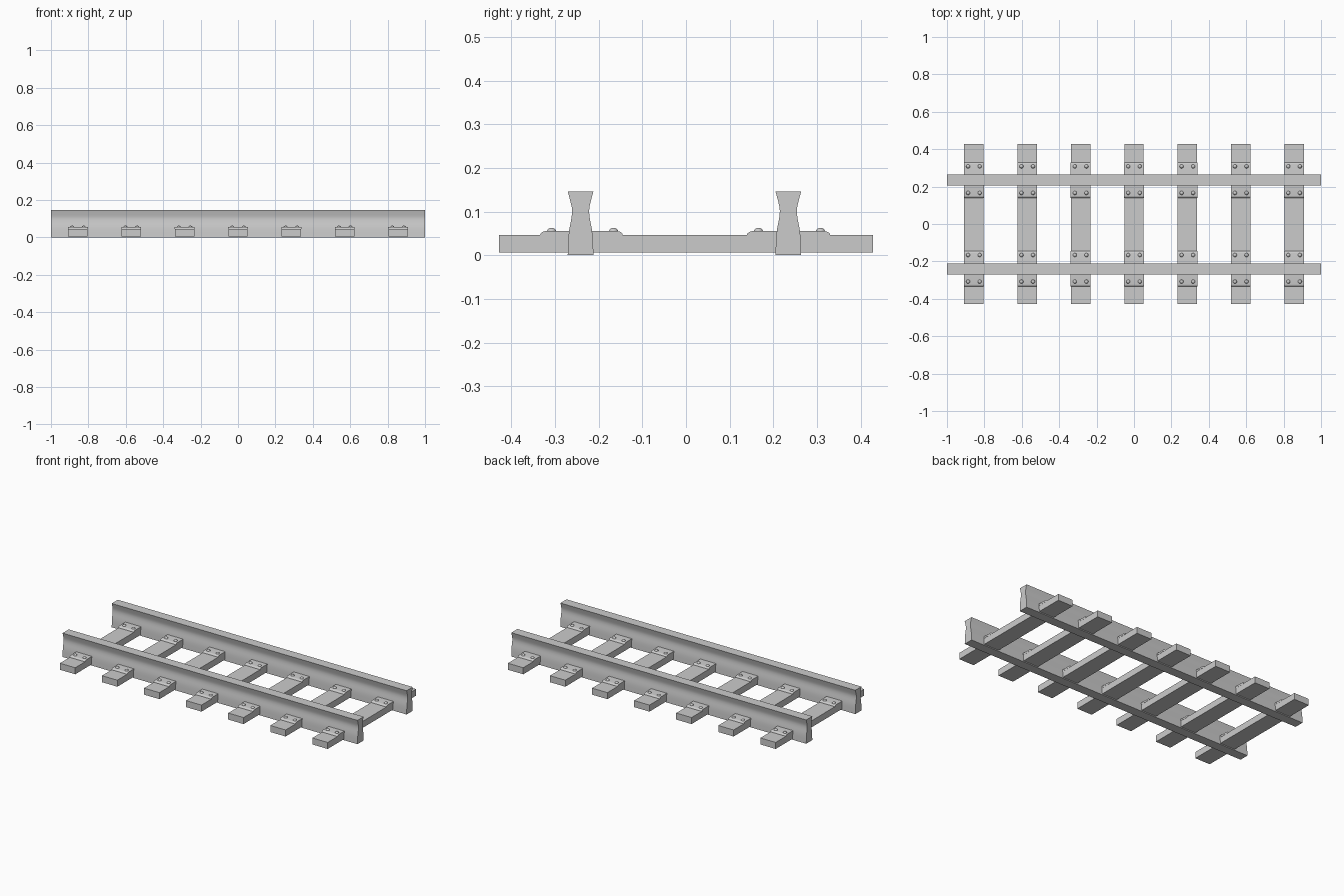
import bpy, bmesh, math

if "Cube" in bpy.data.objects:
    bpy.data.objects.remove(bpy.data.objects["Cube"])

SLEEPERS_X = [-0.856 + i * 1.712 / 6 for i in range(7)]


def extrude_profile(name, pts, x0, x1, smooth=False):
    """Extrude a closed (y, z) outline along x."""
    bm = bmesh.new()
    face = bm.faces.new([bm.verts.new((x0, y, z)) for y, z in pts])
    ext = bmesh.ops.extrude_face_region(bm, geom=[face])
    verts = [g for g in ext["geom"] if isinstance(g, bmesh.types.BMVert)]
    bmesh.ops.translate(bm, verts=verts, vec=(x1 - x0, 0, 0))
    bmesh.ops.recalc_face_normals(bm, faces=bm.faces[:])
    return finish(name, bm, smooth)


def finish(name, bm, smooth=False):
    mesh = bpy.data.meshes.new(name)
    bm.to_mesh(mesh)
    bm.free()
    obj = bpy.data.objects.new(name, mesh)
    bpy.context.collection.objects.link(obj)
    if smooth:
        bpy.ops.object.select_all(action='DESELECT')
        obj.select_set(True)
        bpy.context.view_layer.objects.active = obj
        bpy.ops.object.shade_smooth_by_angle(angle=math.radians(35))
    return obj


def add_bolt(name, x, y, z):
    """Low domed bolt head: flattened upper half of a sphere."""
    bm = bmesh.new()
    bmesh.ops.create_uvsphere(bm, u_segments=16, v_segments=8, radius=0.0105)
    bmesh.ops.bisect_plane(bm, geom=bm.verts[:] + bm.edges[:] + bm.faces[:],
                           plane_co=(0, 0, -0.003), plane_no=(0, 0, -1),
                           clear_outer=True)
    bmesh.ops.scale(bm, verts=bm.verts[:], vec=(1, 1, 0.8))
    bmesh.ops.translate(bm, verts=bm.verts[:], vec=(x, y, z))
    return finish(name, bm, True)


# Rails: waisted section, (half width, height)
half = [(0.0295, 0), (0.0285, 0.03), (0.0275, 0.045), (0.0258, 0.06),
        (0.0228, 0.075), (0.0205, 0.088), (0.0195, 0.1), (0.0202, 0.11),
        (0.0225, 0.12), (0.0258, 0.133), (0.0295, 0.146)]
for side, cy in (("front", -0.2415), ("back", 0.2345)):
    outline = [(cy + w, z) for w, z in half] + [(cy - w, z) for w, z in reversed(half)]
    extrude_profile(f"rail_{side}", outline, -1, 1, True)

for i, x in enumerate(SLEEPERS_X, 1):
    # Sleeper
    extrude_profile(f"sleeper_{i}", [(-0.428, 0.006), (0.428, 0.006),
                                     (0.428, 0.046), (-0.428, 0.046)],
                    x - 0.052, x + 0.052)
    for side, y0, y1 in (("front", -0.334, -0.145), ("back", 0.14, 0.33)):
        # Base plate with rounded ends
        arc = [(0, 0.044), (0, 0.0475), (0.001, 0.050), (0.004, 0.0525),
               (0.008, 0.0545), (0.011, 0.055)]
        outline = [(y0 + d, z) for d, z in arc] + [(y1 - d, z) for d, z in reversed(arc)]
        extrude_profile(f"base_plate_{side}_{i}", outline, x - 0.053, x + 0.053, True)
        # Bolts, two on each side of the rail
        sign = -1 if side == "front" else 1
        for n, (dx, y) in enumerate([(dx, sign * y) for dx in (-0.031, 0.031)
                                     for y in (0.166, 0.308)], 1):
            add_bolt(f"bolt_{side}_{i}_{n}", x + dx, y, 0.0545)
